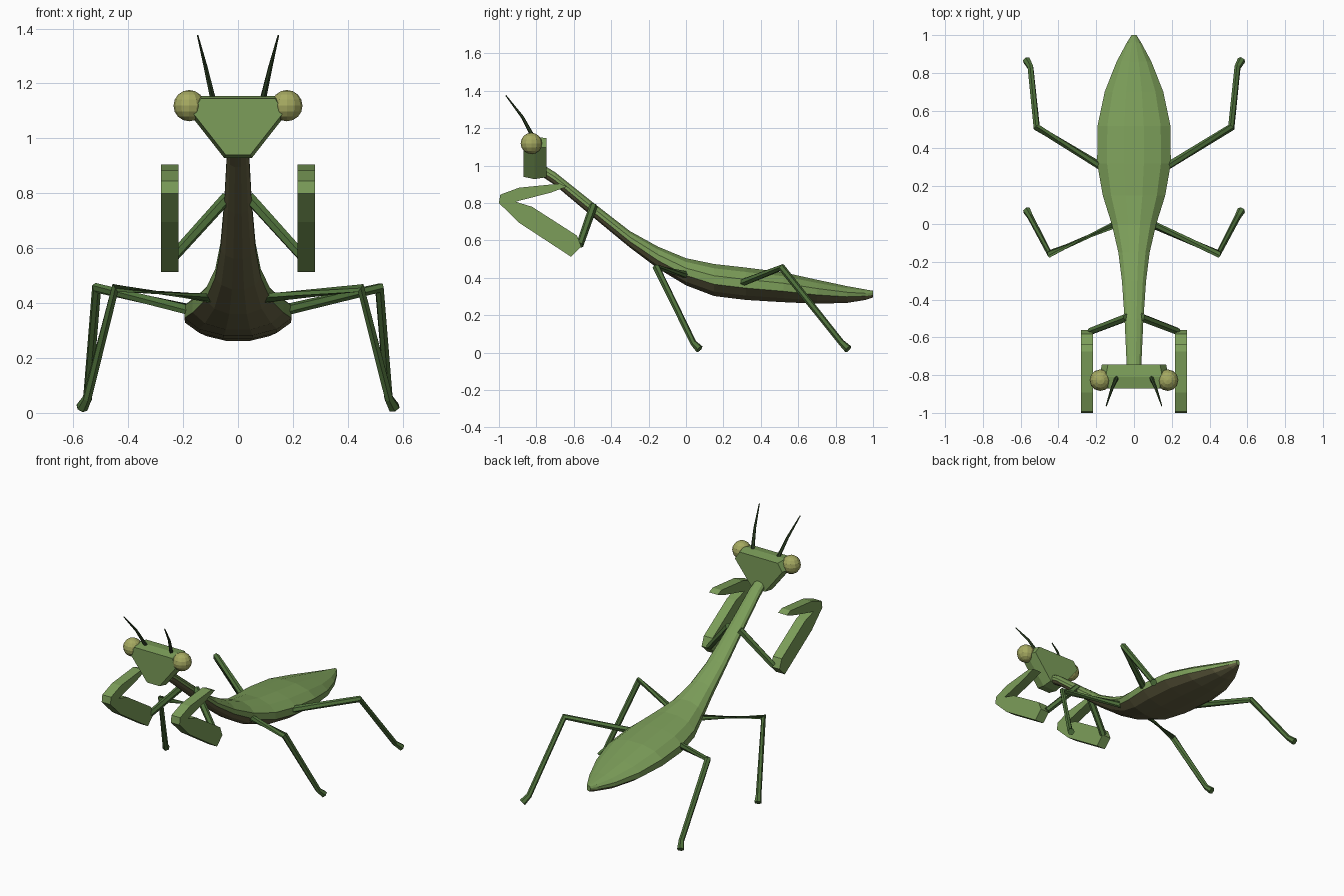
import bpy, bmesh, math
from mathutils import Vector

if "Cube" in bpy.data.objects:
    bpy.data.objects.remove(bpy.data.objects["Cube"])


def material(name, r, g, b):
    m = bpy.data.materials.new(name)
    m.diffuse_color = (r, g, b, 1)
    m.use_nodes = True
    m.node_tree.nodes["Principled BSDF"].inputs["Base Color"].default_value = m.diffuse_color
    return m


GREEN = material("leaf green", 0.20, 0.34, 0.10)
DARK = material("dark green", 0.08, 0.17, 0.045)
BROWN = material("belly brown", 0.13, 0.12, 0.055)
EYE = material("eye yellow", 0.38, 0.40, 0.12)
FEELER = material("feeler green", 0.03, 0.06, 0.02)


def loft(name, rings, *mats):
    """Skin a list of equal-length rings and cap both ends."""
    bm = bmesh.new()
    vs = [[bm.verts.new(p) for p in ring] for ring in rings]
    n = len(vs[0])
    for a, b in zip(vs, vs[1:]):
        for i in range(n):
            j = (i + 1) % n
            f = bm.faces.new((a[i], a[j], b[j], b[i]))
            # lower faces take the second material
            if len(mats) > 1 and n // 2 < i + 0.5 < n - 1:
                f.material_index = 1
    bm.faces.new(vs[0])
    bm.faces.new(vs[-1])
    bmesh.ops.recalc_face_normals(bm, faces=bm.faces)
    me = bpy.data.meshes.new(name)
    bm.to_mesh(me)
    bm.free()
    for m in mats:
        me.materials.append(m)
    ob = bpy.data.objects.new(name, me)
    bpy.context.collection.objects.link(ob)
    return ob


def tube(name, path, radii, mat, sides=6):
    """Faceted tube along a bent path with mitred joints."""
    pts = [Vector(p) for p in path]
    rings = []
    for k, (p, r) in enumerate(zip(pts, radii)):
        d_in = (p - pts[k - 1]).normalized() if k else Vector()
        d_out = (pts[k + 1] - p).normalized() if k < len(pts) - 1 else Vector()
        t = (d_in + d_out).normalized()
        u = t.cross(Vector((1, 0, 0.25))).normalized()
        w = t.cross(u)
        rings.append([p + r * (u * math.cos(a) + w * math.sin(a))
                      for a in (2 * math.pi * i / sides for i in range(sides))])
    return loft(name, rings, mat)


# Body: y, half width, top z, bottom z; twelve-sided sections
sections = [(-0.79, 0.036, 1.02, 0.955), (-0.70, 0.041, 0.965, 0.895),
            (-0.50, 0.050, 0.805, 0.727), (-0.30, 0.064, 0.65, 0.562),
            (-0.15, 0.083, 0.567, 0.450), (0.0, 0.118, 0.505, 0.360),
            (0.15, 0.165, 0.474, 0.303), (0.32, 0.195, 0.455, 0.282),
            (0.52, 0.193, 0.430, 0.270), (0.70, 0.155, 0.390, 0.262),
            (0.86, 0.092, 0.356, 0.266), (0.96, 0.038, 0.338, 0.282),
            (1.0, 0.013, 0.331, 0.296)]
c15 = math.cos(math.radians(15))
rings = []
for y, w, top, bot in sections:
    ring = []
    for i in range(12):
        a = math.radians(15 + 30 * (i - 1))
        ring.append((w * math.cos(a) / c15, y,
                     (top + bot) / 2 + (top - bot) / 2 * math.sin(a) / c15))
    rings.append(ring)
body = loft("body", rings, GREEN, BROWN)
for f in body.data.polygons[:-2]:
    i = f.index % 12
    f.material_index = 1 if 7 <= i <= 11 else 0

# Head: wedge-shaped outline, fullest in the middle
outline = [(-0.15, 1.155), (0.15, 1.155), (0.185, 1.10), (0.05, 0.928), (-0.05, 0.928), (-0.185, 1.10)]
loft("head", [[(x * s, y, 1.05 + (z - 1.05) * s) for x, z in outline]
              for y, s in ((-0.87, 0.90), (-0.81, 1.0), (-0.745, 0.92))], GREEN)

femur = [(-1, 0.80), (-0.893, 0.695), (-0.615, 0.513), (-0.56, 0.567),
         (-0.583, 0.626), (-0.823, 0.78), (-0.92, 0.81)]
tibia = [(-1, 0.80), (-0.993, 0.845), (-0.893, 0.882), (-0.674, 0.904),
         (-0.636, 0.888), (-0.722, 0.856), (-0.92, 0.805)]

for side, s in (("left", 1), ("right", -1)):
    def flip(path):
        return [(s * x, y, z) for x, y, z in path]

    # Eyes
    bpy.ops.mesh.primitive_uv_sphere_add(segments=12, ring_count=8, radius=0.057,
                                         location=(s * 0.178, -0.827, 1.119))
    eye = bpy.context.object
    eye.name = side + "_eye"
    eye.data.materials.append(EYE)

    # Antennae
    tube(side + "_antenna", flip([(0.088, -0.805, 1.13), (0.118, -0.875, 1.26), (0.147, -0.963, 1.375)]),
         (0.012, 0.008, 0.003), FEELER)

    # Grasping forelegs: round upper limb and two flat blades
    tube(side + "_foreleg_base", flip([(0.04, -0.495, 0.785), (0.23, -0.568, 0.575)]), (0.022, 0.020), DARK)
    for part, prof in (("upper", femur), ("lower", tibia)):
        loft(f"{side}_foreleg_{part}", [[(s * x, y, z) for y, z in prof] for x in (0.217, 0.28)], GREEN)

    # Walking legs
    tube(side + "_middle_leg",
         flip([(0.07, 0.01, 0.415), (0.447, -0.158, 0.455), (0.55, 0.04, 0.052), (0.568, 0.072, 0.019)]),
         (0.021, 0.020, 0.017, 0.022), DARK)
    tube(side + "_hind_leg",
         flip([(0.15, 0.29, 0.37), (0.515, 0.512, 0.455), (0.548, 0.83, 0.055), (0.569, 0.867, 0.019)]),
         (0.021, 0.020, 0.017, 0.022), DARK)
